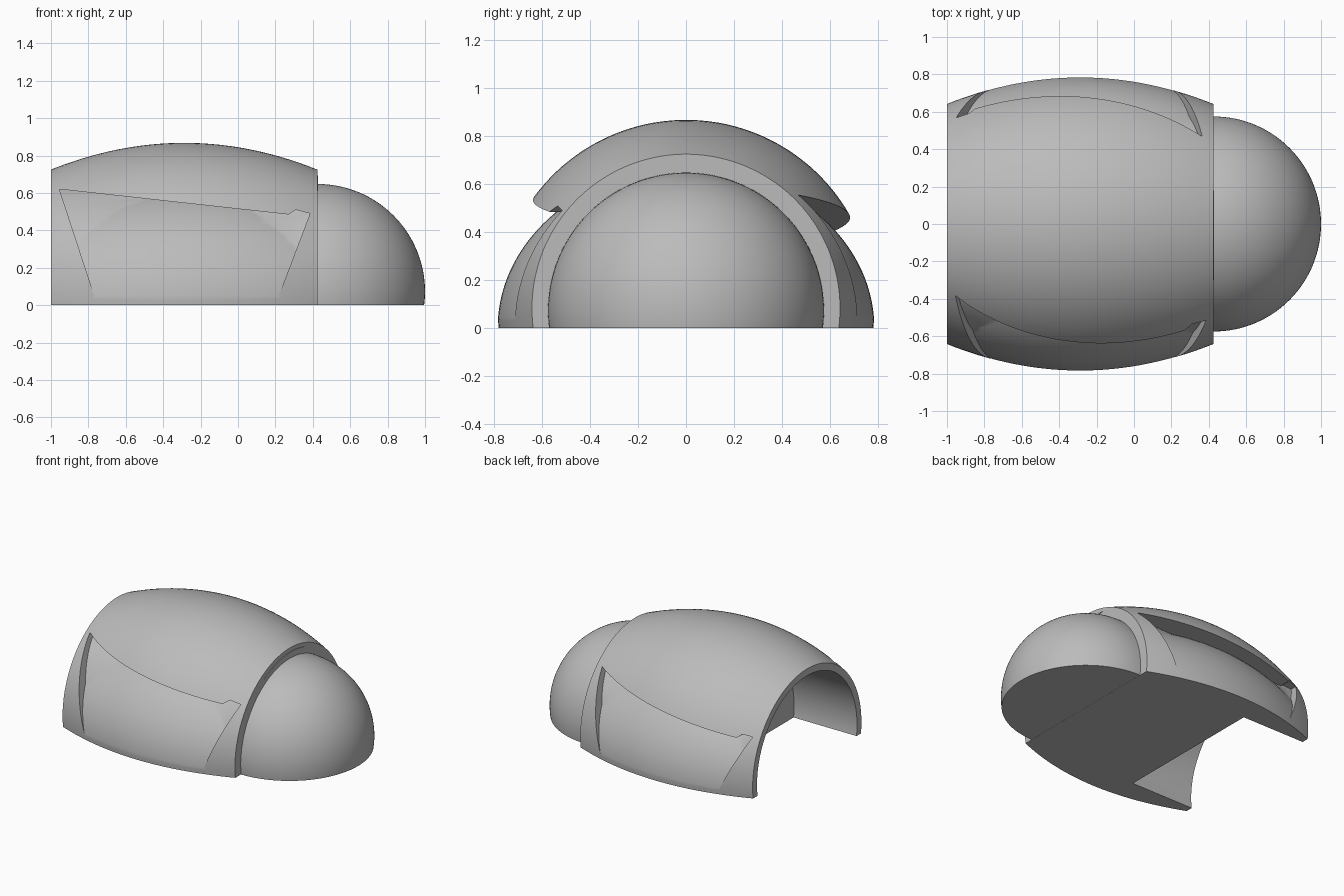
import bpy, bmesh, math
from mathutils import Vector

if "Cube" in bpy.data.objects:
    bpy.data.objects.remove(bpy.data.objects["Cube"])

grey = bpy.data.materials.new("plain_grey")
grey.use_nodes = True
tone = (0.5, 0.5, 0.5, 1)
grey.diffuse_color = tone
grey.node_tree.nodes["Principled BSDF"].inputs["Base Color"].default_value = tone

AXIS = 0.083            # height of the barrel axis
MID, HALF = -0.288, 0.712


def finish(name, bm):
    bmesh.ops.remove_doubles(bm, verts=bm.verts, dist=1e-5)
    bmesh.ops.recalc_face_normals(bm, faces=bm.faces)
    mesh = bpy.data.meshes.new(name)
    bm.to_mesh(mesh)
    bm.free()
    mesh.materials.append(grey)
    obj = bpy.data.objects.new(name, mesh)
    bpy.context.collection.objects.link(obj)
    return obj


def lathe(name, profile, axis, squash=1.0, sides=128):
    """Closed solid of revolution about an axis along x."""
    bm = bmesh.new()
    rings = []
    for x, r in profile:
        angles = [2 * math.pi * (i + 0.5) / sides for i in range(sides)]
        rings.append([bm.verts.new((x, r * math.cos(a), axis + squash * r * math.sin(a)))
                      for a in angles])
    for a, b in zip(rings, rings[1:]):
        for i in range(sides):
            j = (i + 1) % sides
            bm.faces.new((a[i], a[j], b[j], b[i]))
    for ring, (x, r) in zip(rings, profile):
        if r > 0.001 and ring in (rings[0], rings[-1]):
            bm.faces.new(ring)
    return finish(name, bm)


def prism(name, outline, offset):
    """Extrude a flat outline by an offset vector."""
    bm = bmesh.new()
    face = bm.faces.new([bm.verts.new(p) for p in outline])
    ext = bmesh.ops.extrude_face_region(bm, geom=[face])
    moved = [v for v in ext["geom"] if isinstance(v, bmesh.types.BMVert)]
    bmesh.ops.translate(bm, verts=moved, vec=Vector(offset))
    return finish(name, bm)


def cut(obj, cutter):
    """Subtract the cutter, apply the result and discard the cutter."""
    mod = obj.modifiers.new("cut", "BOOLEAN")
    mod.operation, mod.solver, mod.object = "DIFFERENCE", "EXACT", cutter
    graph = bpy.context.evaluated_depsgraph_get()
    mesh = bpy.data.meshes.new_from_object(obj.evaluated_get(graph))
    obj.modifiers.clear()
    obj.data = mesh
    bpy.data.objects.remove(cutter)


def below_ground():
    return prism("ground_cutter", [(-2, -2, 0), (2, -2, 0), (2, 2, 0), (-2, 2, 0)], (0, 0, -2))


def barrel(name, axis, squash=1.0, steps=32):
    profile = []
    for i in range(steps + 1):
        t = 2 * i / steps - 1
        profile.append((MID + HALF * t, 0.785 - 0.143 * t * t))
    return lathe(name, profile, axis, squash)


# Barrel shell with an open round bay at the rear end
shell = barrel("barrel_shell", AXIS)
cut(shell, lathe("bay_cutter", [(-1.2, 0.59), (-0.48, 0.59)], AXIS))

# Sunken side panels, each below a sloping lip
panels = {
    -1: [(-0.955, 0.62), (0.27, 0.485), (0.31, 0.51), (0.385, 0.49), (0.18, -0.05), (-0.735, -0.05)],
    1: [(0.365, 0.555), (-0.85, 0.405), (-0.88, 0.43), (-0.95, 0.42), (-0.735, -0.05), (0.18, -0.05)],
}
for side, outline in panels.items():
    recess = prism("panel_cutter", [(x, side * 0.15, z) for x, z in outline], (0, side, 0))
    cut(recess, barrel("panel_surface", 0, 0.85))
    cut(recess, lathe("panel_core", [(-1.2, 0.622), (0.6, 0.622)], AXIS))
    cut(shell, recess)
cut(shell, below_ground())

# Round nose
nose_profile = [(0.425 + 0.575 * math.sin(a), 0.575 * math.cos(a))
                for a in (math.pi / 2 * i / 32 for i in range(33))]
nose = lathe("round_nose", nose_profile, 0.073)
cut(nose, below_ground())

# Slim crescent ledge on the rim above the nose
lens = []
for sign in (1, -1):
    for i in range(13):
        t = sign * (2 * i / 12 - 1)
        bulge = (1 - t * t) * (0.05 if sign > 0 else 0.012)
        lens.append((0.42, -0.06 + 0.24 * t - 0.006 * bulge, 0.64 + 0.03 * t + bulge))
ledge = prism("rim_ledge", lens, (0.009, 0, 0))

for obj in (shell, nose, ledge):
    bpy.ops.object.select_all(action="DESELECT")
    obj.select_set(True)
    bpy.context.view_layer.objects.active = obj
    bpy.ops.object.shade_smooth_by_angle(angle=math.radians(25))
